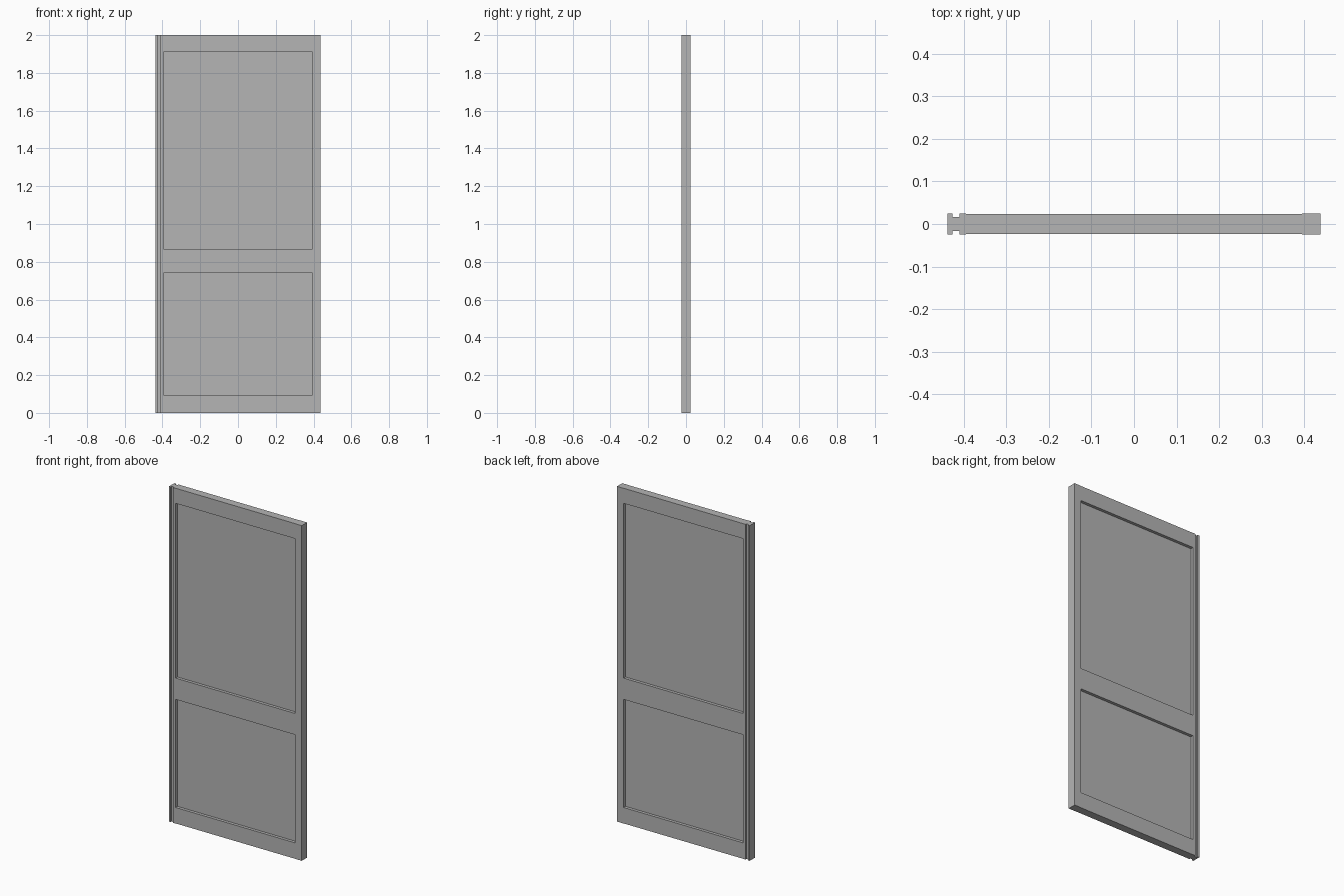
import bpy
import bmesh

cube = bpy.data.objects.get("Cube")
if cube:
    bpy.data.objects.remove(cube, do_unlink=True)

grey = bpy.data.materials.new("plain grey")
colour = (0.46, 0.46, 0.46, 1)
grey.diffuse_color = colour
grey.use_nodes = True
grey.node_tree.nodes["Principled BSDF"].inputs["Base Color"].default_value = colour

HEIGHT = 2.0
HALF_WIDTH = 0.438
INNER = 0.395          # inner edge of both stiles
STILE = 0.025          # half thicknesses
RAIL = 0.024
PANEL = 0.006


def add_object(name, bm):
    bmesh.ops.recalc_face_normals(bm, faces=bm.faces)
    mesh = bpy.data.meshes.new(name)
    bm.to_mesh(mesh)
    bm.free()
    mesh.materials.append(grey)
    obj = bpy.data.objects.new(name, mesh)
    bpy.context.collection.objects.link(obj)


def slab(name, x0, x1, half_y, z0, z1):
    bm = bmesh.new()
    bmesh.ops.create_cube(bm, size=1)
    bmesh.ops.scale(bm, vec=(x1 - x0, 2 * half_y, z1 - z0), verts=bm.verts)
    bmesh.ops.translate(bm, vec=((x0 + x1) / 2, 0, (z0 + z1) / 2), verts=bm.verts)
    add_object(name, bm)


def upright(name, half_profile):
    """Extrude a plan outline, mirrored front to back, to full height."""
    outline = half_profile + [(x, -y) for x, y in reversed(half_profile)]
    bm = bmesh.new()
    face = bm.faces.new([bm.verts.new((x, y, 0)) for x, y in outline])
    result = bmesh.ops.extrude_face_region(bm, geom=[face])
    top = [v for v in result["geom"] if isinstance(v, bmesh.types.BMVert)]
    bmesh.ops.translate(bm, vec=(0, 0, HEIGHT), verts=top)
    add_object(name, bm)


# Stiles: the right one has a groove down each face
neck = 0.016
upright("right_stile", [(-HALF_WIDTH, STILE), (-0.427, STILE), (-0.427, neck),
                        (-0.41, neck), (-0.41, STILE), (-INNER, STILE)])
slab("left_stile", INNER, HALF_WIDTH, STILE, 0, HEIGHT)

# Rails between the stiles
rails = {"bottom_rail": (0, 0.095), "middle_rail": (0.74, 0.867), "top_rail": (1.91, HEIGHT)}
for name, (low, high) in rails.items():
    slab(name, -INNER, INNER, RAIL, low, high)

# Recessed panels, visible on both sides
slab("lower_panel", -INNER, INNER, PANEL, 0.095, 0.74)
slab("upper_panel", -INNER, INNER, PANEL, 0.867, 1.91)
